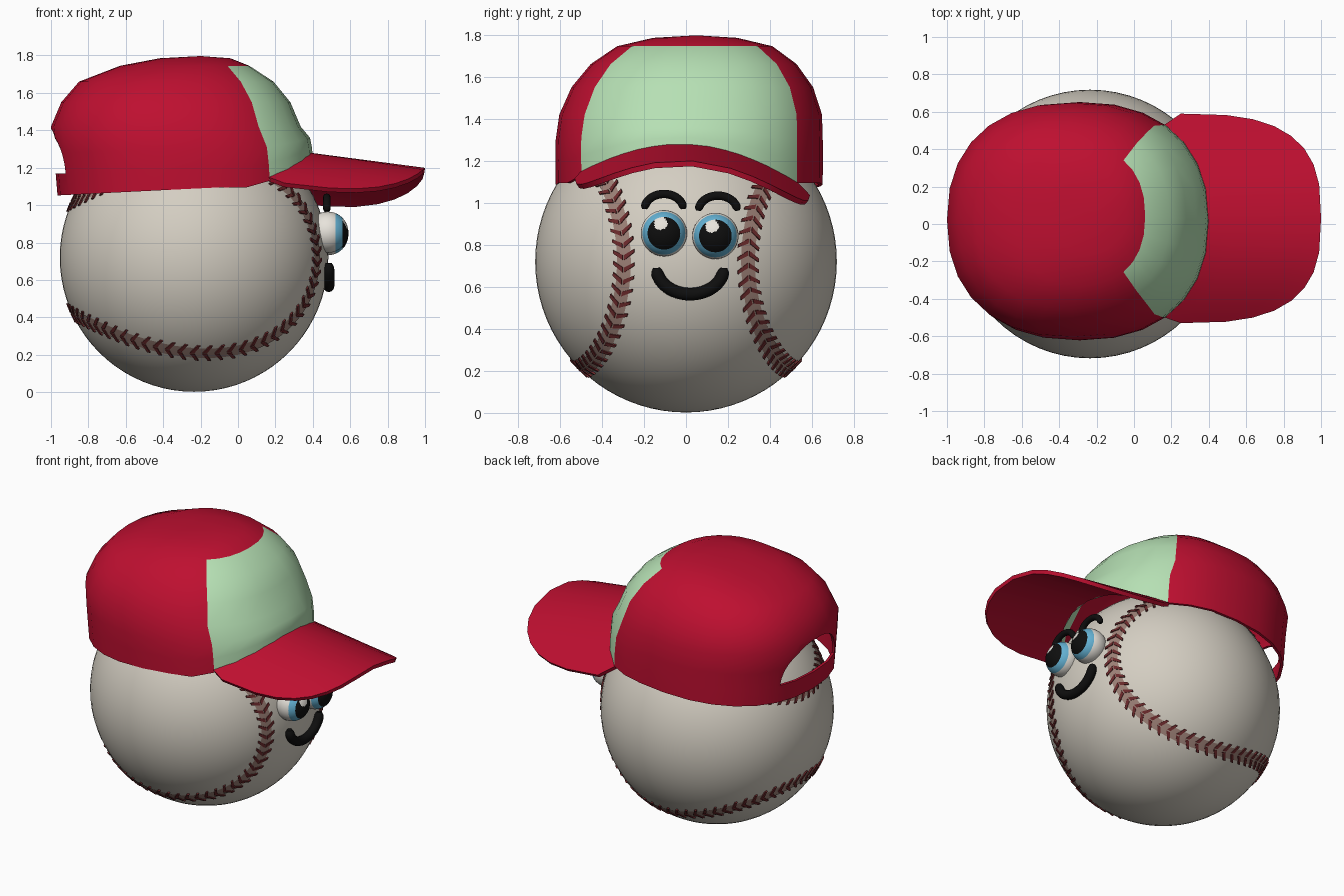
import bpy, bmesh
from math import sin, cos, pi, radians, sqrt
from mathutils import Vector, Matrix

if "Cube" in bpy.data.objects:
    bpy.data.objects.remove(bpy.data.objects["Cube"])

BALL, R = Vector((-0.235, 0, 0.72)), 0.718


def material(name, rgb):
    lin = [((c / 255 + 0.055) / 1.055) ** 2.4 if c > 10 else c / 255 / 12.92 for c in rgb]
    m = bpy.data.materials.new(name)
    m.diffuse_color = (*lin, 1)
    m.use_nodes = True
    m.node_tree.nodes["Principled BSDF"].inputs["Base Color"].default_value = m.diffuse_color
    return m


LEATHER = material("leather", (212, 206, 194))
SEAM = material("seam band", (158, 130, 120))
THREAD = material("thread", (108, 42, 44))
RED = material("cap red", (190, 15, 48))
GREEN = material("panel green", (182, 224, 180))
WHITE = material("eye white", (232, 228, 220))
BLUE = material("iris blue", (100, 178, 212))
BLACK = material("black", (14, 14, 14))


def make(name, bm, mats, angle=45, modify=None):
    """Turn a bmesh into an object, apply modifiers, shade it."""
    me = bpy.data.meshes.new(name)
    bm.to_mesh(me)
    bm.free()
    ob = bpy.data.objects.new(name, me)
    bpy.context.collection.objects.link(ob)
    for m in mats:
        me.materials.append(m)
    if modify:
        modify(ob)
    finish(ob, angle)
    return ob


def finish(ob, angle):
    bpy.ops.object.select_all(action='DESELECT')
    ob.select_set(True)
    bpy.context.view_layer.objects.active = ob
    bpy.ops.object.convert(target='MESH')
    bpy.ops.object.shade_smooth_by_angle(angle=radians(angle))


def power(v, e):
    return (abs(v) ** e) * (1 if v >= 0 else -1)


# Ball
bm = bmesh.new()
bmesh.ops.create_uvsphere(bm, u_segments=64, v_segments=40, radius=R,
                          matrix=Matrix.Translation(BALL))
make("ball", bm, [LEATHER])

# Seam: a closed curve that winds round the ball
A, B = 0.705, 0.295


def seam_dir(t):
    u = A * cos(t) + B * cos(3 * t)
    v = A * sin(t) - B * sin(3 * t)
    w = 2 * sqrt(A * B) * sin(2 * t)
    return Vector((w, (u + v) / sqrt(2), (u - v) / sqrt(2))).normalized()


def seam_point(t, side, along, lift):
    """Point beside the seam curve, on the ball surface."""
    d = seam_dir(t)
    tan = (seam_dir(t + 0.005) - seam_dir(t - 0.005)).normalized()
    p = d * R + d.cross(tan) * side + tan * along
    return BALL + p.normalized() * (R + lift)


bm = bmesh.new()
N = 240
rows = [[bm.verts.new(seam_point(2 * pi * i / N, s, 0, 0.004)) for s in (-0.036, 0, 0.036)]
        for i in range(N)]
for i in range(N):
    for j in range(2):
        a, b = rows[i], rows[(i + 1) % N]
        bm.faces.new((a[j], b[j], b[j + 1], a[j + 1]))
make("seam_band", bm, [SEAM])

# Stitches: V pairs of thin plates along the seam
bm = bmesh.new()
N = 124
for i in range(N):
    t = 2 * pi * i / N
    for s in (-1, 1):
        corners = [(0.004, -0.022), (0.054, 0.012), (0.054, 0.028), (0.004, 0.002)]
        lo = [bm.verts.new(seam_point(t, s * a, b, 0.0)) for a, b in corners]
        hi = [bm.verts.new(seam_point(t, s * a, b, 0.009)) for a, b in corners]
        bm.faces.new(hi)
        for k in range(4):
            bm.faces.new((lo[k], lo[(k + 1) % 4], hi[(k + 1) % 4], hi[k]))
bmesh.ops.recalc_face_normals(bm, faces=bm.faces)
make("stitches", bm, [THREAD], 20)


# Cap crown: stacked rounded rings (height, back x, front x, half width)
def bill_z(x, y):
    return 1.28 - 0.13 * (x - 0.39) - 0.70 * y * y - 0.03 * y


RINGS = [(1.05, -.965, .40, .635), (1.17, -.975, .395, .637), (1.28, -.985, .385, .636),
         (1.42, -1.0, .335, .625), (1.55, -.945, .28, .575), (1.66, -.85, .19, .49),
         (1.745, -.63, .06, .37), (1.785, -.42, -.04, .2)]
SEG = 28


def crown_point(ring, k):
    z, xb, xf, b = ring
    t = 2 * pi * k / SEG
    x = (xb + xf) / 2 + (xf - xb) / 2 * power(cos(t), 0.87)
    y = 0.015 + 0.03 * max(0, z - 1.3) / 0.5 + b * power(sin(t), 0.87)
    if z < 1.42:                       # lower rings follow the rising brow line
        base = 1.05 + 0.045 * min(1, (x + 1) / 0.9)
        if x > 0.1:
            base = max(base, bill_z(x, y) - 0.02)
        z = base + (z - 1.05) / 0.37 * (1.42 - base)
    return Vector((x, y, z))


# Helper that cuts the arched opening at the back
cbm = bmesh.new()
arch = [(0.015 + 0.29 * cos(pi * i / 16), 1.17 + 0.235 * sin(pi * i / 16)) for i in range(17)]
face = cbm.faces.new([cbm.verts.new((-1.2, y, z)) for y, z in arch])
ext = bmesh.ops.extrude_face_region(cbm, geom=[face])
bmesh.ops.translate(cbm, vec=(0.5, 0, 0),
                    verts=[v for v in ext["geom"] if isinstance(v, bmesh.types.BMVert)])
bmesh.ops.recalc_face_normals(cbm, faces=cbm.faces)
cutter = make("opening_cutter", cbm, [])
cutter.hide_render = True


def crown_mods(ob):
    m = ob.modifiers.new("shell", 'SOLIDIFY')
    m.thickness, m.offset = 0.018, -1
    m = ob.modifiers.new("opening", 'BOOLEAN')
    m.operation, m.solver, m.object = 'DIFFERENCE', 'EXACT', cutter


bm = bmesh.new()
rows = [[bm.verts.new(crown_point(r, k)) for k in range(SEG)] for r in RINGS]
for j in range(len(rows) - 1):
    for k in range(SEG):
        n = (k + 1) % SEG
        f = bm.faces.new((rows[j][k], rows[j][n], rows[j + 1][n], rows[j + 1][k]))
        f.material_index = 1 if (k < 4 or k >= SEG - 4) and j < 6 else 0   # front panel
top = bm.verts.new((-0.2, 0.05, 1.797))
for k in range(SEG):
    bm.faces.new((rows[-1][k], rows[-1][(k + 1) % SEG], top))
bmesh.ops.recalc_face_normals(bm, faces=bm.faces)
make("cap_crown", bm, [RED, GREEN], 45, crown_mods)
bpy.data.objects.remove(cutter)

# Cap bill: arched sheet from the crown edge to a rounded outline
bm = bmesh.new()
rows = []
for k in range(-8, 9):
    inner = crown_point(RINGS[0], k / 2)
    p = pi / 2 * k / 8
    e = 2 / 2.9
    outer = Vector((0.25 + 0.75 * power(cos(p), e), 0.03 + 0.56 * power(sin(p), e), 0))
    inner.x -= 0.012
    row = []
    for i in range(6):
        q = inner.lerp(outer, i / 5)
        row.append(bm.verts.new((q.x, q.y, bill_z(q.x, q.y))))
    rows.append(row)
for a, b in zip(rows, rows[1:]):
    for i in range(5):
        bm.faces.new((a[i], a[i + 1], b[i + 1], b[i]))


def bill_mods(ob):
    m = ob.modifiers.new("thickness", 'SOLIDIFY')
    m.thickness, m.offset = 0.026, -1


make("cap_bill", bm, [RED], 45, bill_mods)

# Eyes: spheres with the pole forward, coloured by angle from the gaze
glint = Vector((0.098, -0.016, 0.048)).normalized()
for name, y, z in (("left_eye", -0.105, 0.855), ("right_eye", 0.14, 0.842)):
    bm = bmesh.new()
    bmesh.ops.create_uvsphere(bm, u_segments=48, v_segments=32, radius=0.11,
                              matrix=Matrix.Rotation(pi / 2, 4, 'Y'))
    for f in bm.faces:
        d = f.calc_center_median().normalized()
        if d.angle(glint) < 0.3:
            f.material_index = 0
        elif d.x > cos(radians(45)):
            f.material_index = 2
        elif d.x > cos(radians(66)):
            f.material_index = 1
    bmesh.ops.translate(bm, vec=(0.48, y, z), verts=bm.verts)
    make(name, bm, [WHITE, BLUE, BLACK])


# Eyebrows and mouth: round-ended arcs
def arc(name, x, y, z, width, height, radius, a0, a1):
    cu = bpy.data.curves.new(name, 'CURVE')
    cu.dimensions = '3D'
    cu.bevel_depth, cu.bevel_resolution, cu.use_fill_caps = radius, 4, True
    sp = cu.splines.new('POLY')
    n = 24
    sp.points.add(n)
    for i, p in enumerate(sp.points):
        a = radians(a0 + (a1 - a0) * i / n)
        p.co = (x, y + width * cos(a), z + height * sin(a), 1)
        p.radius = {0: 0.55, 1: 0.88}.get(min(i, n - i), 1)
    cu.materials.append(BLACK)
    ob = bpy.data.objects.new(name, cu)
    bpy.context.collection.objects.link(ob)
    finish(ob, 50)


arc("left_brow", 0.475, -0.105, 0.97, 0.092, 0.072, 0.02, 0, 180)
arc("right_brow", 0.475, 0.152, 0.962, 0.092, 0.072, 0.02, 0, 180)
arc("mouth", 0.485, 0.02, 0.69, 0.16, 0.125, 0.03, 180, 360)
